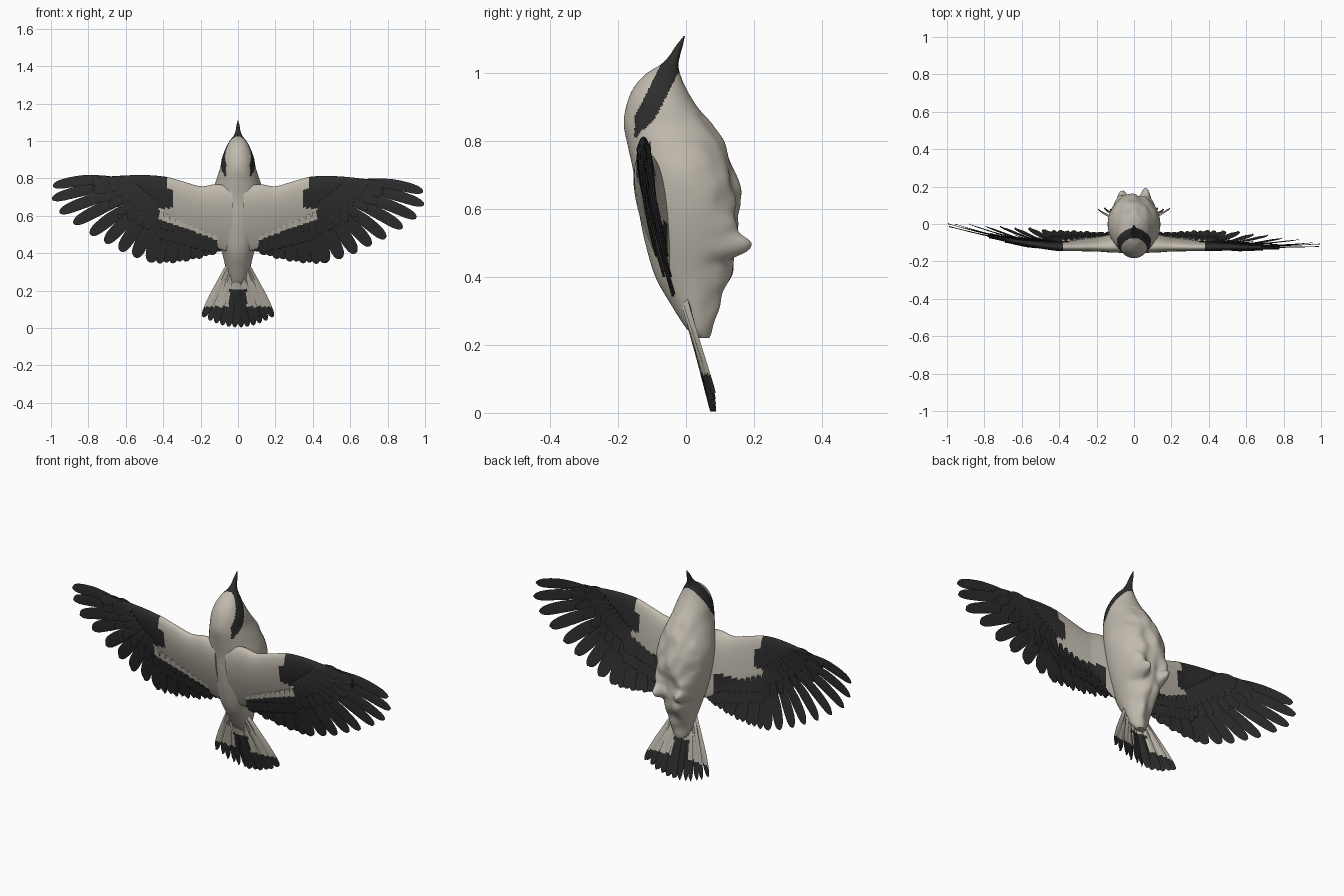
import bpy, bmesh, math
from mathutils import Vector, noise

cube = bpy.data.objects.get("Cube")
if cube:
    bpy.data.objects.remove(cube, do_unlink=True)


def material(name, colour):
    m = bpy.data.materials.new(name)
    m.use_nodes = True
    m.diffuse_color = (*colour, 1)
    bsdf = m.node_tree.nodes["Principled BSDF"]
    bsdf.inputs["Base Color"].default_value = (*colour, 1)
    bsdf.inputs["Roughness"].default_value = 0.8
    return m


MATS = [material("cream_plumage", (0.53, 0.49, 0.42)),
        material("black_plumage", (0.026, 0.026, 0.026))]


def lerp(a, b, t):
    return a + (b - a) * t


def spline(rows, steps):
    """Catmull-Rom interpolation through rows of numbers."""
    out = []
    for i in range(len(rows) - 1):
        quad = [rows[max(0, min(len(rows) - 1, i + k))] for k in (-1, 0, 1, 2)]
        for s in range(steps):
            t = s / steps
            out.append([0.5 * (2 * b + (c - a) * t + (2 * a - 5 * b + 4 * c - d) * t * t
                               + (3 * b - a - 3 * c + d) * t ** 3)
                        for a, b, c, d in zip(*quad)])
    return out + [list(rows[-1])]


def loft(bm, rings):
    """Skin closed rings of points and cap both ends."""
    loops = [[bm.verts.new(p) for p in ring] for ring in rings]
    n = len(loops[0])
    for a, b in zip(loops, loops[1:]):
        for i in range(n):
            j = (i + 1) % n
            bm.faces.new((a[i], a[j], b[j], b[i]))
    bm.faces.new(loops[0])
    bm.faces.new(loops[-1])


def finish(name, bm, rule, angle=40):
    """Turn a bmesh into a shaded object, coloured by a rule on its faces."""
    bmesh.ops.recalc_face_normals(bm, faces=bm.faces)
    for f in bm.faces:
        f.material_index = int(rule(f.calc_center_median(), f.normal))
    me = bpy.data.meshes.new(name)
    bm.to_mesh(me)
    bm.free()
    for m in MATS:
        me.materials.append(m)
    ob = bpy.data.objects.new(name, me)
    bpy.context.collection.objects.link(ob)
    bpy.ops.object.select_all(action='DESELECT')
    ob.select_set(True)
    bpy.context.view_layer.objects.active = ob
    bpy.ops.object.shade_smooth_by_angle(angle=math.radians(angle))


def feather(bm, base, tip, width, place, off=0.0, bend=0.0, tilt=0.004, thick=0.005):
    """Blunt blade from base to tip; place maps (x, z, offset) to space."""
    base, tip = Vector(base), Vector(tip)
    along = (tip - base).normalized()
    side = Vector((-along.y, along.x))
    rings = []
    for k in range(15):
        u = math.sin(k / 14 * math.pi / 2)
        half = width * min(1, 0.5 + 0.8 * u) * math.sqrt(max(0.004, 1 - u ** 12))
        mid = base.lerp(tip, u) + side * bend * math.sin(math.pi * u)
        l, r = mid + side * half, mid - side * half
        h = thick * (1.2 - u)
        rings.append([place(l.x, l.y, off + tilt), place(mid.x, mid.y, off + h),
                      place(r.x, r.y, off - tilt), place(mid.x, mid.y, off - h)])
    loft(bm, rings)


# Body and head: height, front y, back y, half width
BODY = [(0.22, 0.03, 0.062, 0.025), (0.25, 0.0, 0.075, 0.045), (0.32, -0.045, 0.095, 0.065),
        (0.4, -0.09, 0.122, 0.085), (0.5, -0.12, 0.145, 0.115), (0.6, -0.14, 0.157, 0.135),
        (0.7, -0.153, 0.142, 0.14), (0.78, -0.17, 0.114, 0.12), (0.85, -0.183, 0.072, 0.097),
        (0.91, -0.174, 0.027, 0.085), (0.96, -0.152, -0.002, 0.066),
        (1.0, -0.115, -0.018, 0.045), (1.025, -0.075, -0.022, 0.025),
        (1.05, -0.05, -0.018, 0.014), (1.08, -0.03, -0.01, 0.009), (1.11, -0.006, -0.003, 0.001)]
# Tucked legs as swellings on each side: x, z, spread, height
LEGS = [(0.068, 0.488, 0.032, 0.062), (0.085, 0.54, 0.04, 0.022), (0.05, 0.4, 0.04, 0.012)]
SEGS = 112
bm = bmesh.new()
rings = []
for z, front, back, w in spline(BODY, 12):
    ring = []
    for i in range(SEGS):
        a = 2 * math.pi * i / SEGS
        p = Vector((w * math.cos(a), lerp(front, back, 0.5 + 0.5 * math.sin(a)), z))
        if p.y > 0 and z < 0.88:
            # Ruffled belly plumage
            fade = min(1, p.y * 12)
            swell = 0.018 * noise.noise(Vector((p.x * 18, p.y * 10, p.z * 13)))
            for lx, lz, spread, height in LEGS:
                d = ((abs(p.x) - lx) ** 2 + (z - lz) ** 2) / spread ** 2
                swell += height * math.exp(-d ** 1.4)
            p.y += swell * fade
        ring.append(p)
    rings.append(ring)
loft(bm, rings)


def head_mask(c, n):
    stripe = 0.032 * min(1, max(0, (c.z - 0.805) / 0.07))
    return c.z > 1.022 or abs(c.y - (-0.145 + 0.5 * (c.z - 0.82))) < stripe


finish("body_and_head", bm, head_mask, 60)

# Tail fan, arched so that the outer feathers lie further back
bm = bmesh.new()


def tail_place(x, z, off):
    return Vector((x, 0.078 - 0.26 * z + 0.35 * x * x + off, z))


COUNT = 12
for i in range(COUNT):
    s = 2 * i / (COUNT - 1) - 1
    feather(bm, (0.04 * s, 0.36), (0.186 * s, 0.003 + 0.055 * s * s), 0.022, tail_place,
            off=0.006 * (i % 2), tilt=0.006 if s > 0 else -0.006, thick=0.009)
bmesh.ops.subdivide_edges(bm, edges=bm.edges, cuts=1, use_grid_fill=True)
finish("tail_feathers", bm,
       lambda c, n: c.z < 0.115 or (abs(c.x) < 0.045 and c.z < 0.21))

# Wings: arm sections are x, top z, bottom z, half thickness
ARM = [(0.03, 0.76, 0.4, 0.055), (0.12, 0.768, 0.43, 0.05), (0.2, 0.758, 0.47, 0.042),
       (0.3, 0.785, 0.52, 0.035), (0.4, 0.81, 0.58, 0.03), (0.55, 0.81, 0.66, 0.022),
       (0.78, 0.785, 0.72, 0.008)]
PRIMARY_TIPS = [(0.99, 0.73), (0.995, 0.66), (0.955, 0.59), (0.88, 0.535), (0.79, 0.48),
                (0.71, 0.44), (0.63, 0.4), (0.55, 0.37), (0.47, 0.347)]

for sx, label in ((1, "left"), (-1, "right")):
    def place(x, z, off):
        # The right wing sweeps backwards and lifts towards its tip
        t = max(0, (x - 0.4) / 0.6) if sx < 0 else 0
        y = -0.125 + 0.085 * (max(0, 0.8 - z) / 0.45) ** 1.6 + 0.11 * t ** 1.3
        return Vector((x * sx, y + off, z + 0.03 * t))

    # Fleshy arm, cream near the shoulder and fuller behind at the root
    bm = bmesh.new()
    rings = []
    for x, top, low, th in spline(ARM, 12):
        ring = []
        for i in range(48):
            a = 2 * math.pi * i / 48
            fuller = 1 + max(0, 0.2 - x) * 4 * (math.sin(a) > 0)
            ring.append(place(x, lerp(low, top, 0.5 + 0.5 * math.cos(a)),
                              th * math.sin(a) * (0.7 + 0.3 * math.cos(a)) * fuller))
        rings.append(ring)
    loft(bm, rings)

    def arm_rule(c, n):
        x = abs(c.x)
        notch = x > 0.385 and c.z > 0.73 or x > 0.345 and 0.64 < c.z < 0.74 or x > 0.42
        return notch or (n.y > 0 and c.z < 0.56 and x > 0.13)

    finish(label + "_wing_arm", bm, arm_rule, 60)

    # Long outer feathers
    bm = bmesh.new()
    last = len(PRIMARY_TIPS) - 1
    for i, tip in enumerate(PRIMARY_TIPS):
        u = i / last
        feather(bm, (lerp(0.56, 0.40, u), lerp(0.77, 0.63, u)), tip, lerp(0.028, 0.037, u),
                place, off=0.005 * (i % 2), bend=0.024 * (1 - u))
    finish(label + "_outer_feathers", bm, lambda c, n: True)

    # Inner trailing feathers
    bm = bmesh.new()
    for i in range(10):
        u = i / 9
        tip = (lerp(0.42, 0.10, u), 0.343 + 0.06 * u ** 2 + 0.006 * (i % 2))
        feather(bm, (lerp(0.39, 0.12, u), lerp(0.63, 0.54, u)), tip, 0.028, place,
                off=0.005 * (i % 2))
    finish(label + "_inner_feathers", bm, lambda c, n: True)

    # Short covering feathers in two rows on both faces, cream on the inner front
    bm = bmesh.new()
    for face in (-1, 1):
        for reach, lift in ((0.5, 0.01), (0.3, 0.016)):
            for i, tip in enumerate(PRIMARY_TIPS):
                u = i / last
                base = Vector((lerp(0.56, 0.41, u), lerp(0.775, 0.66, u)))
                feather(bm, base, base.lerp(Vector(tip), reach), 0.024, place,
                        off=face * lift, bend=0.012 * (1 - u))
            for i in range(10):
                u = i / 9
                x, z = lerp(0.41, 0.13, u), lerp(0.62, 0.5, u)
                feather(bm, (x, z), (x, z - 0.3 * reach + 0.05 * u), 0.022, place,
                        off=face * lift)

    def covering_rule(c, n):
        x = abs(c.x)
        return n.y > 0 or x > 0.425 or c.z > 0.64 or c.z < 0.43 + 0.36 * x

    finish(label + "_covering_feathers", bm, covering_rule)
